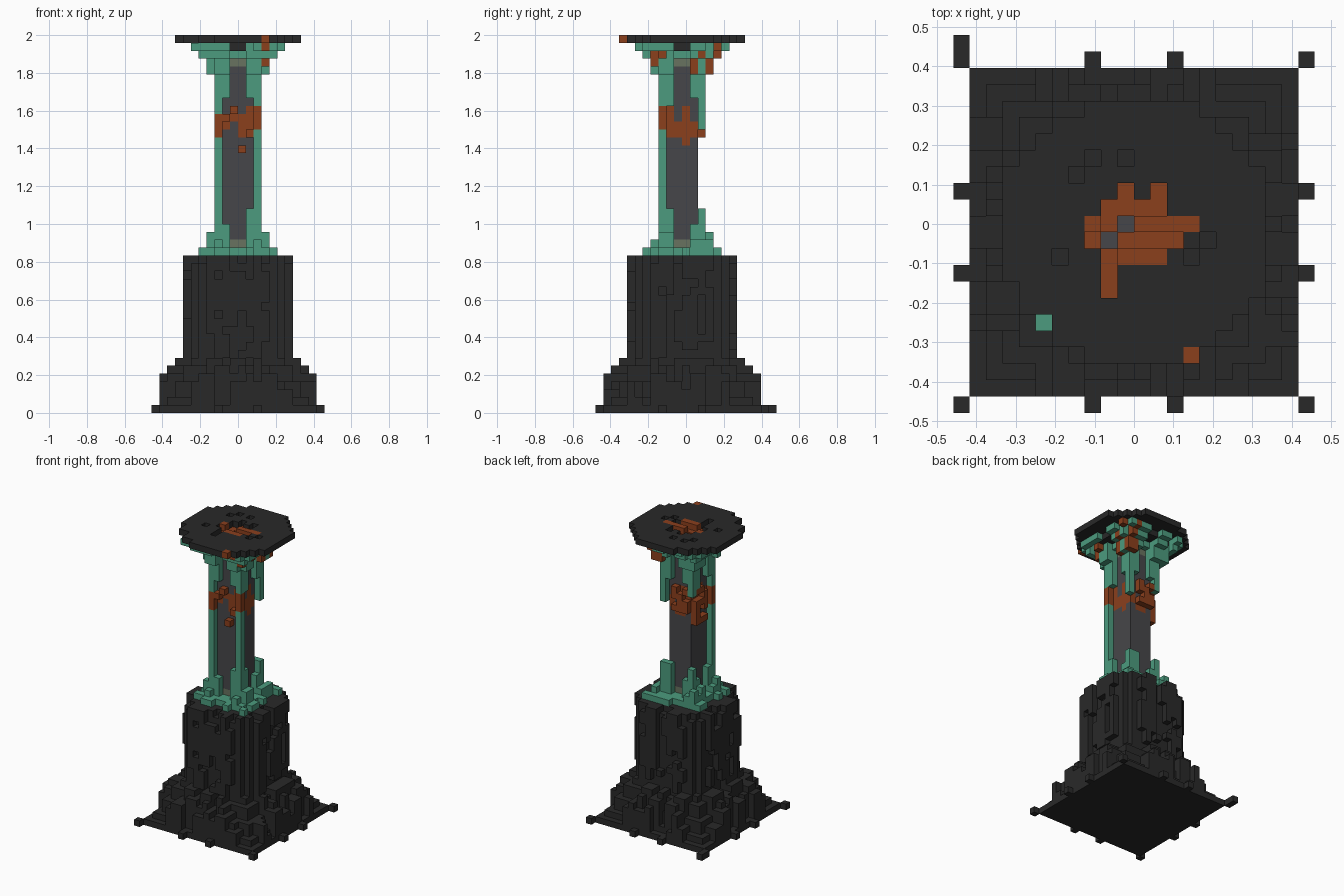
import bpy, bmesh, random
from mathutils import Vector

random.seed(11)
if "Cube" in bpy.data.objects:
    bpy.data.objects.remove(bpy.data.objects["Cube"])

V = 1 / 24  # block size
COLOURS = {
    "dark_stone": (0.022, 0.022, 0.022),
    "green_patina": (0.072, 0.33, 0.21),
    "rust": (0.26, 0.05, 0.012),
    "grey_metal": (0.062, 0.062, 0.068),
    "olive_metal": (0.14, 0.17, 0.115),
}
DARK, GREEN, RUST, GREY, OLIVE = range(5)
MATS = []
for name, rgb in COLOURS.items():
    m = bpy.data.materials.new(name)
    m.use_nodes = True
    m.diffuse_color = (*rgb, 1)
    bsdf = next(n for n in m.node_tree.nodes if n.type == "BSDF_PRINCIPLED")
    bsdf.inputs["Base Color"].default_value = (*rgb, 1)
    bsdf.inputs["Roughness"].default_value = 0.9
    MATS.append(m)


def box(cells, xs, ys, zs, col):
    for x in range(*xs):
        for y in range(*ys):
            for z in range(*zs):
                cells[x, y, z] = col


def on_side(k, a, d):
    """Column at place a along side k, d blocks out from the middle."""
    return [(a, d), (d, a), (a, -1 - d), (-1 - d, a)][k]


def ring(x, y):
    return max(x, -1 - x), max(y, -1 - y)


def build(name, cells):
    """Skin a set of blocks with its outside faces only."""
    bm = bmesh.new()
    verts = {}
    for (x, y, z), col in cells.items():
        for axis in range(3):
            for s in (0, 1):
                n = [x, y, z]
                n[axis] += 2 * s - 1
                if tuple(n) in cells:
                    continue
                u, w = (axis + 1) % 3, (axis + 2) % 3
                loop = []
                for du, dw in ((0, 0), (1, 0), (1, 1), (0, 1)):
                    c = [x, y, z]
                    c[axis] += s
                    c[u] += du
                    c[w] += dw
                    key = tuple(c)
                    if key not in verts:
                        verts[key] = bm.verts.new(Vector((c[0], c[1] - 0.5, c[2])) * V)
                    loop.append(verts[key])
                f = bm.faces.new(loop if s else loop[::-1])
                f.material_index = col
    me = bpy.data.meshes.new(name)
    bm.to_mesh(me)
    bm.free()
    for m in MATS:
        me.materials.append(m)
    ob = bpy.data.objects.new(name, me)
    bpy.context.collection.objects.link(ob)


# Ground plate with small studs round its edge
plate = {}
box(plate, (-10, 10), (-10, 10), (0, 1), DARK)
for k in range(4):
    for a in (-3, 2):
        plate[(*on_side(k, a, 10), 0)] = DARK
for x in (-11, 10):
    for y in (-11, 10):
        plate[x, y, 0] = DARK
plate[-11, 11, 0] = DARK
build("base_plate", plate)


def brick(cells, k, a, width, z0, z1, r):
    for i in range(a, a + width):
        for d in range(5, r):
            for z in range(z0, z1):
                cells[(*on_side(k, i, d), z)] = DARK


# Sloped foot: shrinking layers with rough bricks on each side
foot = {}
for z, h in enumerate((9, 8, 8, 7, 7, 6), start=1):
    box(foot, (-h, h), (-h, h), (z, z + 1), DARK)
for k in range(4):
    for r, top, reach, count in ((10, 4, 7, 9), (9, 5, 6, 11), (8, 7, 4, 10)):
        for _ in range(count):
            w = random.randint(1, 2)
            brick(foot, k, random.randint(-reach, reach - w), w, 1, random.randint(2, top), r)
    for r, top in ((10, 5), (9, 6), (8, 7)):
        for a in (-4, 0, 2):
            brick(foot, k, a + random.randint(-1, 1), random.randint(1, 2), 1, top, r)
build("sloped_foot", foot)

# Tall pedestal with notched corners and raised bricks
pedestal = {}
box(pedestal, (-6, 6), (-5, 5), (7, 19), DARK)
box(pedestal, (-5, 5), (-6, 6), (7, 19), DARK)
box(pedestal, (-5, 5), (-5, 5), (19, 20), DARK)
for k in range(4):
    for _ in range(6):
        brick(pedestal, k, random.randint(-5, 4), 1, 19, 20, 6)
    for a, z in ((-3, 7), (1, 11), (-2, 15)):
        brick(pedestal, k, a, 1, z, z + 5, 7)
    for _ in range(26):
        w = random.choice((1, 1, 2))
        z = random.randint(7, 18)
        top = min(20, z + random.randint(1, 5))
        brick(pedestal, k, random.randint(-4, 4 - w), w, z, top, 7)
build("pedestal", pedestal)

# Column core with a rusty band and olive end pieces
core = {}
box(core, (-2, 2), (-2, 2), (20, 46), GREY)
for (x, y, z) in core:
    if z in (21, 44):
        core[x, y, z] = OLIVE
    elif 35 <= z <= 37 and random.random() < 0.8 or z in (34, 38) and random.random() < 0.35:
        core[x, y, z] = RUST
build("column_core", core)

# Corner posts, the two rear ones broken in the middle
posts = {}
for x in (-3, 2):
    for y in (-3, 2):
        if y < 0:
            low = 35 if x < 0 else 36
            box(posts, (x, x + 1), (y, y + 1), (20, 47), GREEN)
            box(posts, (x, x + 1), (y, y + 1), (low, low + 3), RUST)
        else:
            box(posts, (x, x + 1), (y, y + 1), (20, 26), GREEN)
            box(posts, (x, x + 1), (y, y + 1), (36 if x > 0 else 38, 47), GREEN)
build("corner_posts", posts)

# Rust growth on the core, mostly round the rear corner
growth = {}
for z in range(33, 39):
    for a in range(-1, 2):
        if random.random() < 0.8:
            growth[-3, a, z] = RUST
        if z > 34 and random.random() < 0.85:
            growth[a - 1, 2, z] = RUST
for x, z in ((0, 33), (-1, 38), (-2, 37), (1, 35)):
    growth[x, -3, z] = RUST
build("rust_growth", growth)

# Green collar at the foot of the column
collar = {}
for x in range(-5, 5):
    for y in range(-5, 5):
        rx, ry = ring(x, y)
        d, side = max(rx, ry), min(rx, ry)
        if d < 2 or d == side == 2:
            continue
        if d == 2:
            height = 1 if side == 0 else random.randint(3, 6)
        elif d == 3:
            height = random.choice((1, 2, 2, 3)) if side else 1
        else:
            height = random.choice((0, 1))
        box(collar, (x, x + 1), (y, y + 1), (20, 20 + height), GREEN)
build("foot_collar", collar)

# Outline of the pit sunk in the top disc (columns in each row), and small holes
PIT = {2: (-1, 1), 1: range(-2, 2), 0: range(-3, 4), -1: range(-3, 3),
       -2: range(-2, 2), -3: (-2,), -4: (-2,)}
pit = {(x, y) for y, row in PIT.items() for x in row}
holes = {(-3, 4), (-1, 4), (-4, 3), (4, -1), (3, -2), (-5, -2)}

# Flared capital: branches stepping out under the disc, rusty along two diagonals
capital = {}
START = {2: 39, 3: 43, 4: 45, 5: 46}
for x in range(-6, 6):
    for y in range(-6, 6):
        rx, ry = ring(x, y)
        d, side = max(rx, ry), min(rx, ry)
        if d < 2 or d == side == 2 or side > 4:
            continue
        if side == 0:
            low = 45 if d == 2 else 47
        elif d > 2 and random.random() < 0.12:
            low = 47
        else:
            low = START[d] + random.choice((0, 0, 1)) * (d in (2, 3))
        streak = x > 0 and d > 2 and side >= d - 2 and random.random() < 0.55
        top = 46 if (x, y) in pit | holes else 47
        box(capital, (x, x + 1), (y, y + 1), (low, top), RUST if streak else GREEN)
capital[-6, -6, 46] = GREEN
build("capital", capital)

# Top disc, open over the pit and holes
disc = {}
for x in range(-8, 8):
    for y in range(-8, 8):
        rx, ry = ring(x, y)
        reach = (x + 0.5) ** 2 + (y + 0.5) ** 2
        if (x, y) in pit or reach > 69 or reach > 64 and random.random() < 0.5:
            continue
        if (x, y) not in holes and (x, y) != (-6, -6):
            disc[x, y, 47] = DARK
        if max(rx, ry) < 5 and rx + ry < 7:
            disc[x, y, 46] = DARK
disc[3, -8, 47] = RUST
build("top_disc", disc)

# Rusty, uneven filling of the pit
floor = {}
for x, y in sorted(pit - {(-1, 0), (-2, -1)}):
    box(floor, (x, x + 1), (y, y + 1), (46, random.choice((47, 47, 48))), RUST)
build("pit_floor", floor)
